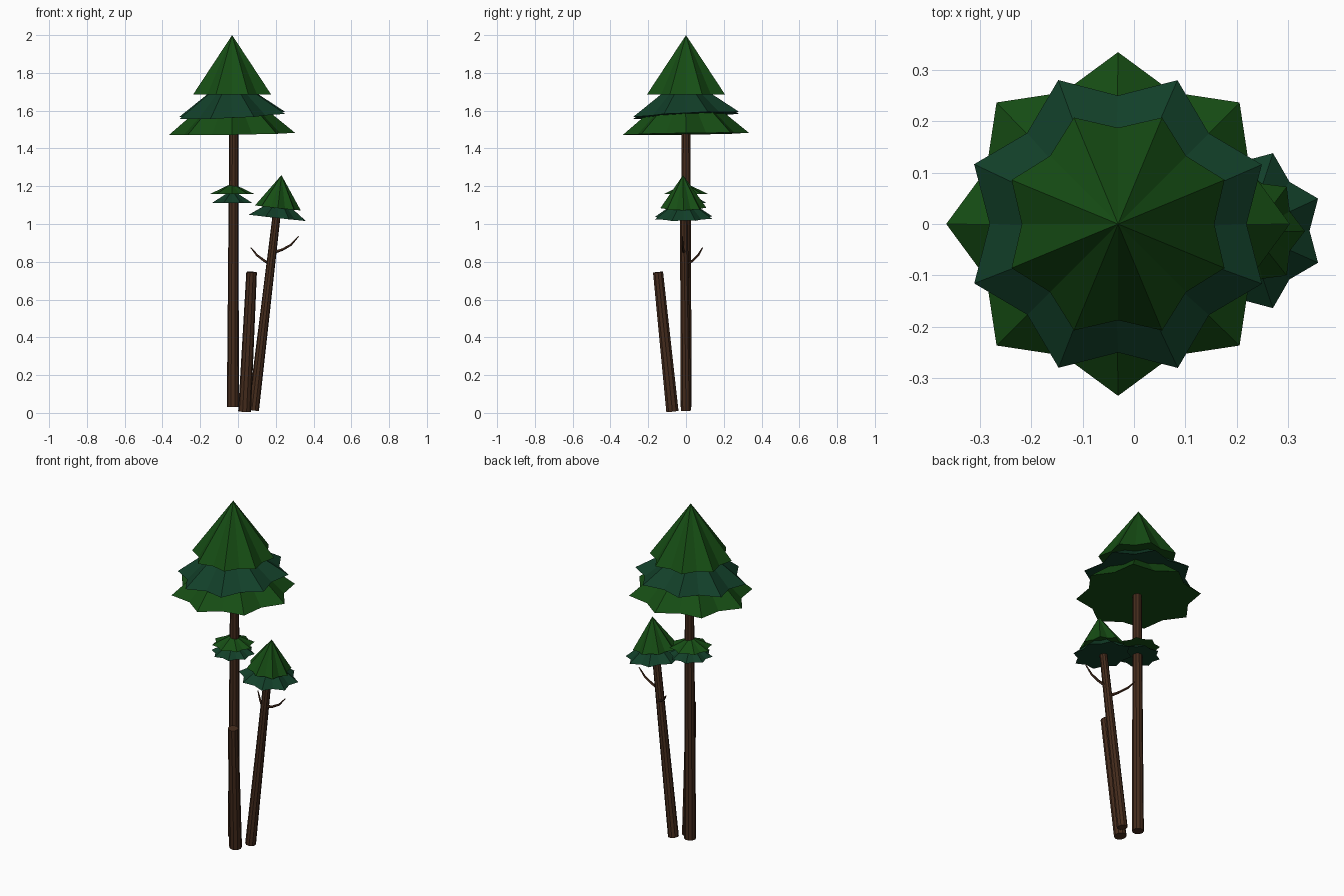
import bpy, bmesh, math
from mathutils import Vector

if "Cube" in bpy.data.objects:
    bpy.data.objects.remove(bpy.data.objects["Cube"])


def material(name, rgb):
    m = bpy.data.materials.new(name)
    m.diffuse_color = (*rgb, 1)
    m.use_nodes = True
    m.node_tree.nodes["Principled BSDF"].inputs["Base Color"].default_value = m.diffuse_color
    return m


GREEN = material("leaf_green", (0.008, 0.075, 0.007))
TEAL = material("leaf_teal", (0.006, 0.05, 0.022))
BARK = material("bark", (0.06, 0.025, 0.012))


def finish(name, bm, mat):
    bmesh.ops.recalc_face_normals(bm, faces=bm.faces)
    mesh = bpy.data.meshes.new(name)
    bm.to_mesh(mesh)
    bm.free()
    mesh.materials.append(mat)
    obj = bpy.data.objects.new(name, mesh)
    bpy.context.collection.objects.link(obj)


def tier(name, centre, height, r_out, r_in, offset, mat, axis=(0, 0, 1)):
    """Eight-pointed star cone with a closed base, standing along axis."""
    bm = bmesh.new()
    rot = Vector((0, 0, 1)).rotation_difference(Vector(axis).normalized())
    c = Vector(centre)
    ring = []
    for i in range(16):
        a = math.radians(offset + i * 22.5)
        r = r_in if i % 2 else r_out
        ring.append(bm.verts.new(c + rot @ Vector((r * math.cos(a), r * math.sin(a), 0))))
    tip = bm.verts.new(c + rot @ Vector((0, 0, height)))
    base = bm.verts.new(c)
    for i in range(16):
        a, b = ring[i], ring[(i + 1) % 16]
        bm.faces.new((a, b, tip))
        bm.faces.new((b, a, base))
    finish(name, bm, mat)


def limb(name, points, radii, sides=10):
    """Tapered tube through the points, closed at both ends."""
    bm = bmesh.new()
    pts = [Vector(p) for p in points]
    rings = []
    for i, (p, r) in enumerate(zip(pts, radii)):
        d = (pts[min(i + 1, len(pts) - 1)] - pts[max(i - 1, 0)]).normalized()
        rot = Vector((0, 0, 1)).rotation_difference(d)
        rings.append([bm.verts.new(p + rot @ Vector((r * math.cos(2 * math.pi * k / sides),
                                                     r * math.sin(2 * math.pi * k / sides), 0)))
                      for k in range(sides)])
    for a, b in zip(rings, rings[1:]):
        for k in range(sides):
            n = (k + 1) % sides
            bm.faces.new((a[k], a[n], b[n], b[k]))
    bm.faces.new(rings[0])
    bm.faces.new(rings[-1])
    finish(name, bm, BARK)


# Trunks
limb("main_trunk", [(-0.027, 0, 0.03), (-0.022, 0, 1.52)], [0.032, 0.024])
limb("leaning_trunk", [(0.082, 0, 0.013), (0.207, -0.012, 1.07)], [0.029, 0.021])
limb("broken_trunk", [(0.035, -0.072, 0.008), (0.072, -0.148, 0.745)], [0.034, 0.028])

# Bare twigs on the leaning trunk
limb("right_twig", [(0.19, -0.01, 0.85), (0.235, -0.015, 0.865), (0.28, -0.018, 0.89),
                    (0.32, -0.02, 0.935)], [0.009, 0.007, 0.006, 0.003], 5)
limb("left_twig", [(0.17, 0.005, 0.79), (0.14, 0.035, 0.805), (0.10, 0.065, 0.835),
                   (0.068, 0.088, 0.875)], [0.009, 0.007, 0.006, 0.003], 5)

# Main crown
X = -0.031
tier("crown_top", (X, 0, 1.685), 0.315, 0.224, 0.187, 22.5, GREEN)
tier("crown_middle", (X, 0, 1.575), 0.21, 0.303, 0.25, 22.5, TEAL, (-0.05, -0.05, 1))
tier("crown_bottom", (X, 0, 1.477), 0.28, 0.334, 0.277, 0, GREEN, (-0.015, -0.015, 1))

# Small collar of leaves on the main trunk
tier("collar_top", (X, 0, 1.16), 0.055, 0.115, 0.095, 0, GREEN)
tier("collar_bottom", (X, 0, 1.11), 0.07, 0.118, 0.097, 22.5, TEAL)

# Crown of the leaning trunk
LEAN = (0.11, -0.01, 1)
tier("lean_crown_top", (0.211, -0.014, 1.085), 0.175, 0.122, 0.1, 0, GREEN, LEAN)
tier("lean_crown_bottom", (0.208, -0.013, 1.033), 0.11, 0.163, 0.134, 22.5, TEAL, LEAN)
